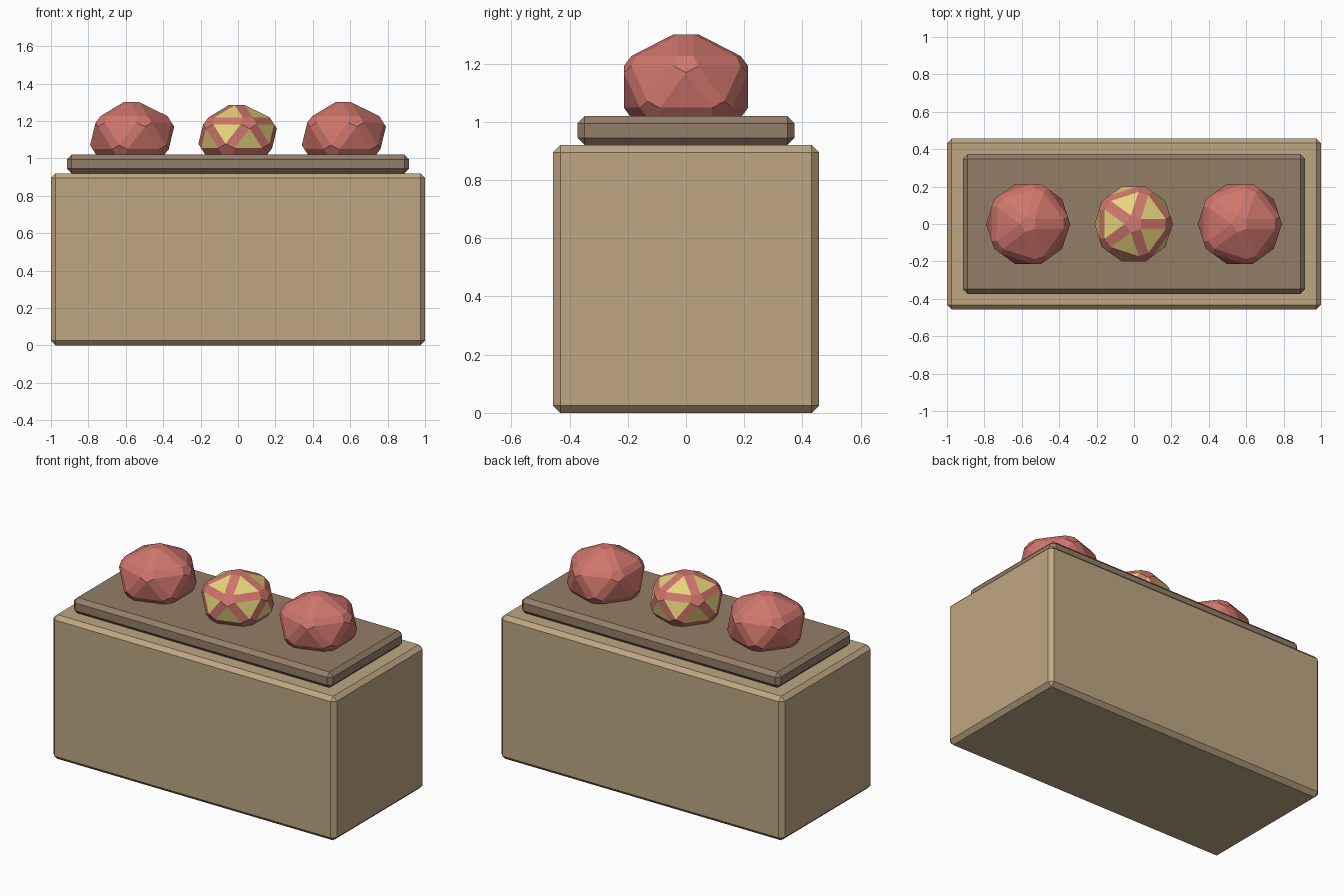
import bpy, bmesh
from mathutils import Matrix

if "Cube" in bpy.data.objects:
    bpy.data.objects.remove(bpy.data.objects["Cube"])


def material(name, rgb):
    m = bpy.data.materials.new(name)
    m.diffuse_color = (*rgb, 1)
    m.use_nodes = True
    m.node_tree.nodes["Principled BSDF"].inputs["Base Color"].default_value = m.diffuse_color
    return m


tan = material("tan", (0.52, 0.39, 0.23))
brown = material("brown", (0.30, 0.21, 0.14))
red = material("red", (0.62, 0.18, 0.15))
yellow = material("yellow", (0.80, 0.66, 0.20))


def add_object(name, bm, loc, mats):
    mesh = bpy.data.meshes.new(name)
    bm.to_mesh(mesh)
    bm.free()
    for m in mats:
        mesh.materials.append(m)
    ob = bpy.data.objects.new(name, mesh)
    ob.location = loc
    bpy.context.collection.objects.link(ob)


def chamfer(bm, width):
    bmesh.ops.bevel(bm, geom=bm.edges[:], offset=width, offset_type='OFFSET',
                    segments=1, affect='EDGES', profile=0.5)


def block(name, size, z, mat):
    bm = bmesh.new()
    bmesh.ops.create_cube(bm, size=1, matrix=Matrix.Diagonal((*size, 1)))
    chamfer(bm, 0.025)
    add_object(name, bm, (0, 0, z), [mat])


def gem(name, x, z, radius, width, panel):
    # chamfered icosahedron, slightly flattened; the triangles may have their own colour
    bm = bmesh.new()
    bmesh.ops.create_icosphere(bm, subdivisions=1, radius=radius)
    chamfer(bm, width)
    for f in bm.faces:
        f.material_index = 1 if len(f.verts) == 3 else 0
    bmesh.ops.scale(bm, vec=(1, 1, 0.79), verts=bm.verts)
    add_object(name, bm, (x, 0, z), [red, panel])


# Pedestal and top slab
block("base", (2.0, 0.914, 0.92), 0.46, tan)
block("top_slab", (1.83, 0.746, 0.10), 0.97, brown)

# Three gems sunk into the slab
gem("left_gem", -0.566, 1.12, 0.263, 0.028, red)
gem("middle_gem", -0.002, 1.118, 0.247, 0.03, yellow)
gem("right_gem", 0.566, 1.12, 0.263, 0.028, red)
